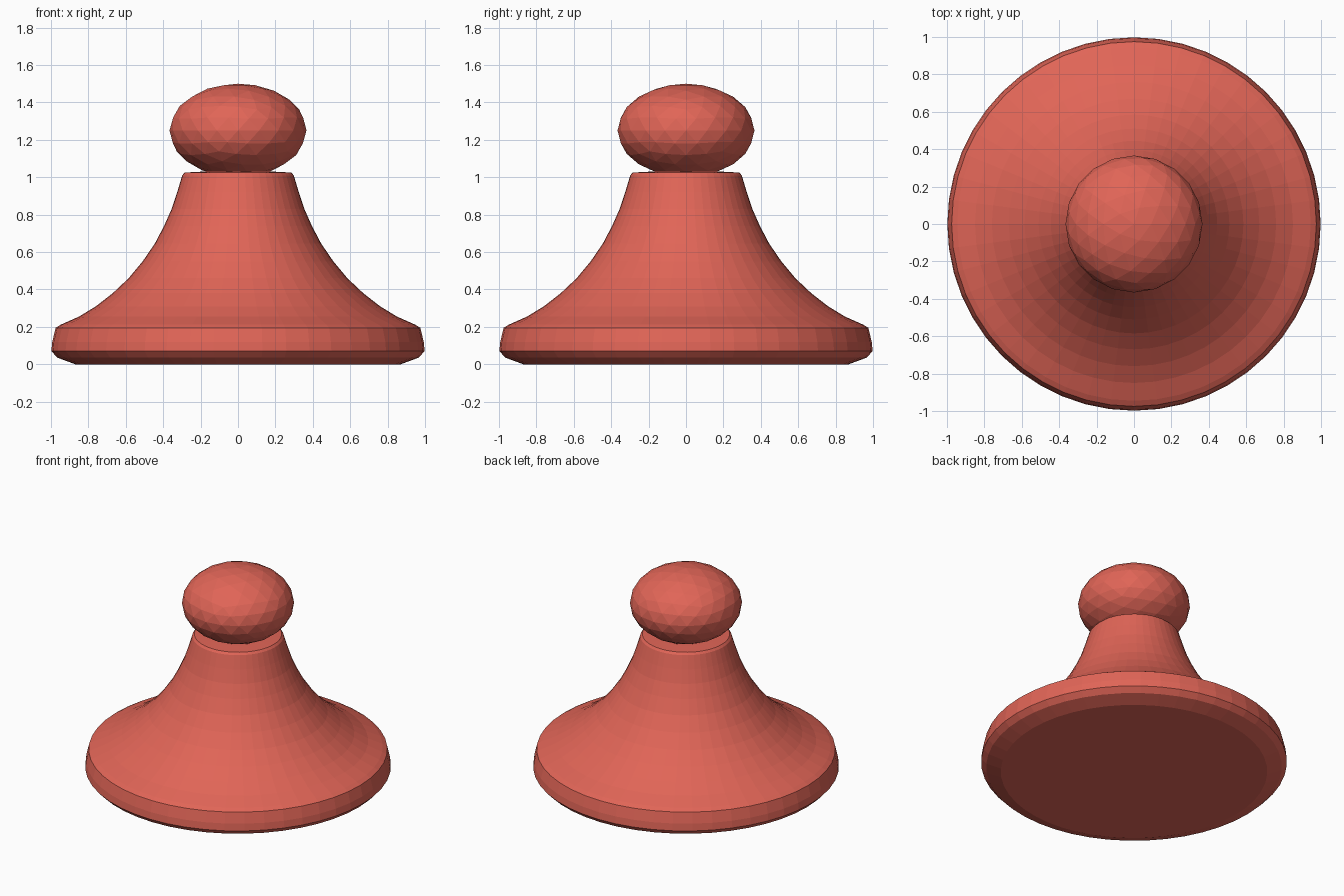
import bpy, bmesh, math

if "Cube" in bpy.data.objects:
    bpy.data.objects.remove(bpy.data.objects["Cube"])

# One warm red for the whole piece
red = bpy.data.materials.new("warm_red")
red.diffuse_color = (0.75, 0.13, 0.095, 1.0)
red.use_nodes = True
red.node_tree.nodes["Principled BSDF"].inputs["Base Color"].default_value = red.diffuse_color


def make_object(name, bm):
    bmesh.ops.recalc_face_normals(bm, faces=bm.faces)
    mesh = bpy.data.meshes.new(name)
    bm.to_mesh(mesh)
    bm.free()
    mesh.materials.append(red)
    obj = bpy.data.objects.new(name, mesh)
    bpy.context.collection.objects.link(obj)
    return obj


def lathe(name, profile, sides):
    """Revolve (radius, height) points around z and cap both ends."""
    bm = bmesh.new()
    rings = []
    for r, z in profile:
        rings.append([bm.verts.new((r * math.cos(2 * math.pi * i / sides),
                                    r * math.sin(2 * math.pi * i / sides), z))
                      for i in range(sides)])
    for low, high in zip(rings, rings[1:]):
        for i in range(sides):
            j = (i + 1) % sides
            bm.faces.new((low[i], low[j], high[j], high[i]))
    bm.faces.new(rings[0][::-1])
    bm.faces.new(rings[-1])
    return make_object(name, bm)


# Flared body with a rounded foot rim and a narrow neck
lathe("flared_body", [
    (0.87, 0.0), (0.965, 0.035), (0.998, 0.07), (0.993, 0.12), (0.975, 0.195),
    (0.945, 0.213), (0.85, 0.255), (0.76, 0.31), (0.67, 0.38), (0.585, 0.46),
    (0.51, 0.55), (0.445, 0.645), (0.395, 0.74), (0.355, 0.83), (0.325, 0.92),
    (0.298, 1.01), (0.285, 1.025), (0.19, 1.03)], 48)

# Squashed faceted ball on top
bm = bmesh.new()
bmesh.ops.create_icosphere(bm, subdivisions=3, radius=1.0)
for v in bm.verts:
    v.co = (v.co.x * 0.366, v.co.y * 0.366, 1.25 + v.co.z * 0.25)
make_object("top_knob", bm)
